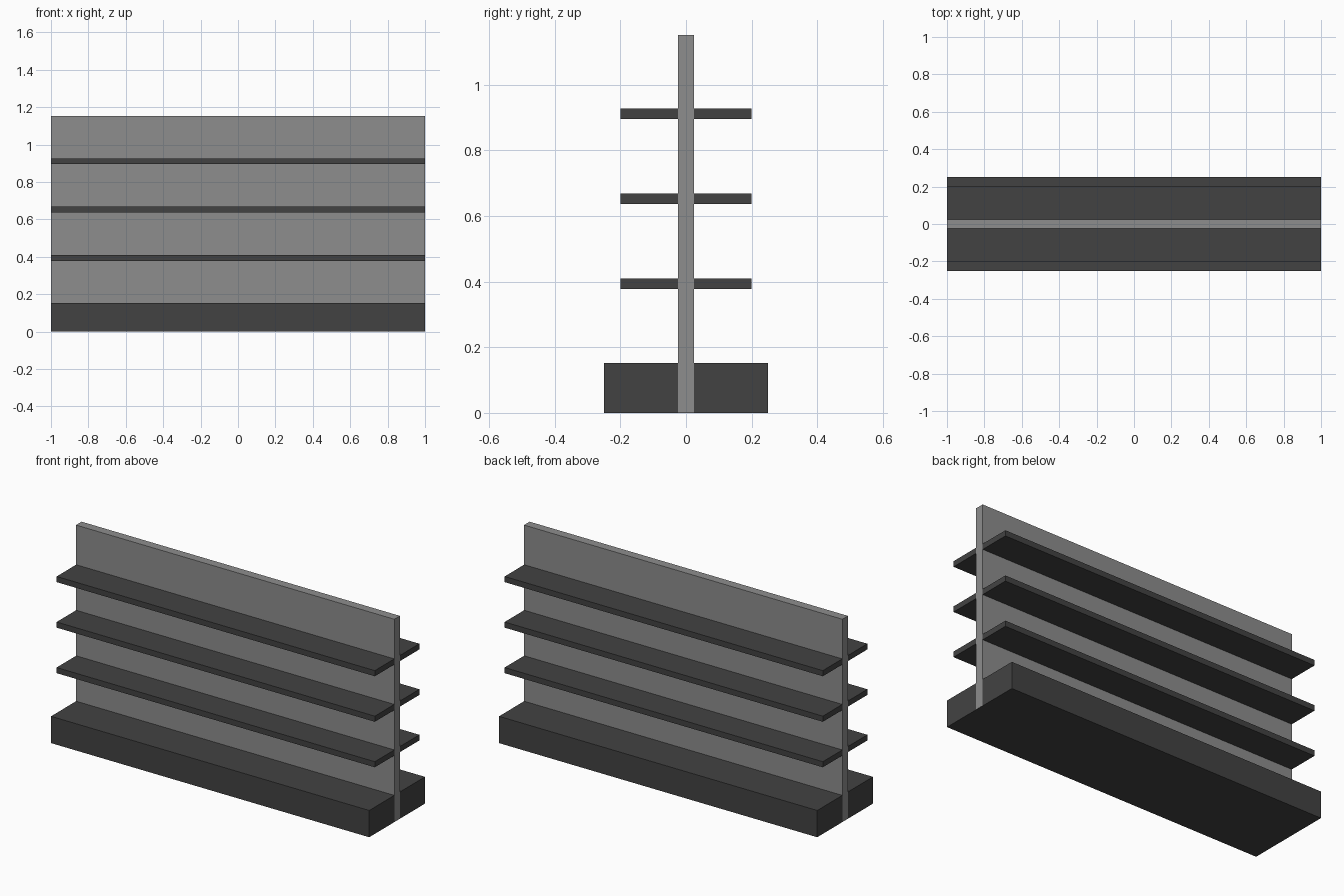
import bpy

if "Cube" in bpy.data.objects:
    bpy.data.objects.remove(bpy.data.objects["Cube"])


def material(name, v):
    m = bpy.data.materials.new(name)
    m.diffuse_color = (v, v, v, 1)
    m.use_nodes = True
    m.node_tree.nodes["Principled BSDF"].inputs["Base Color"].default_value = m.diffuse_color
    return m


def box(name, width, depth, z0, z1, mat):
    bpy.ops.mesh.primitive_cube_add(size=1, location=(0, 0, (z0 + z1) / 2))
    ob = bpy.context.object
    ob.name = name
    ob.scale = (width, depth, z1 - z0)
    bpy.ops.object.transform_apply(location=False, rotation=False, scale=True)
    ob.data.materials.append(mat)
    return ob


light = material("panel_grey", 0.27)
dark = material("shelf_dark_grey", 0.055)

# Central upright panel, a hair proud of the base and shelf ends
box("back_panel", 2.0, 0.05, 0.001, 1.152, light)

# Plinth running under both sides
box("base", 1.999, 0.5, 0.0, 0.152, dark)

# Shelves passing through the panel, projecting on both sides
for i in range(3):
    z = 0.378 + i * 0.2585
    box(f"shelf_{i + 1}", 1.999, 0.4, z, z + 0.032, dark)
